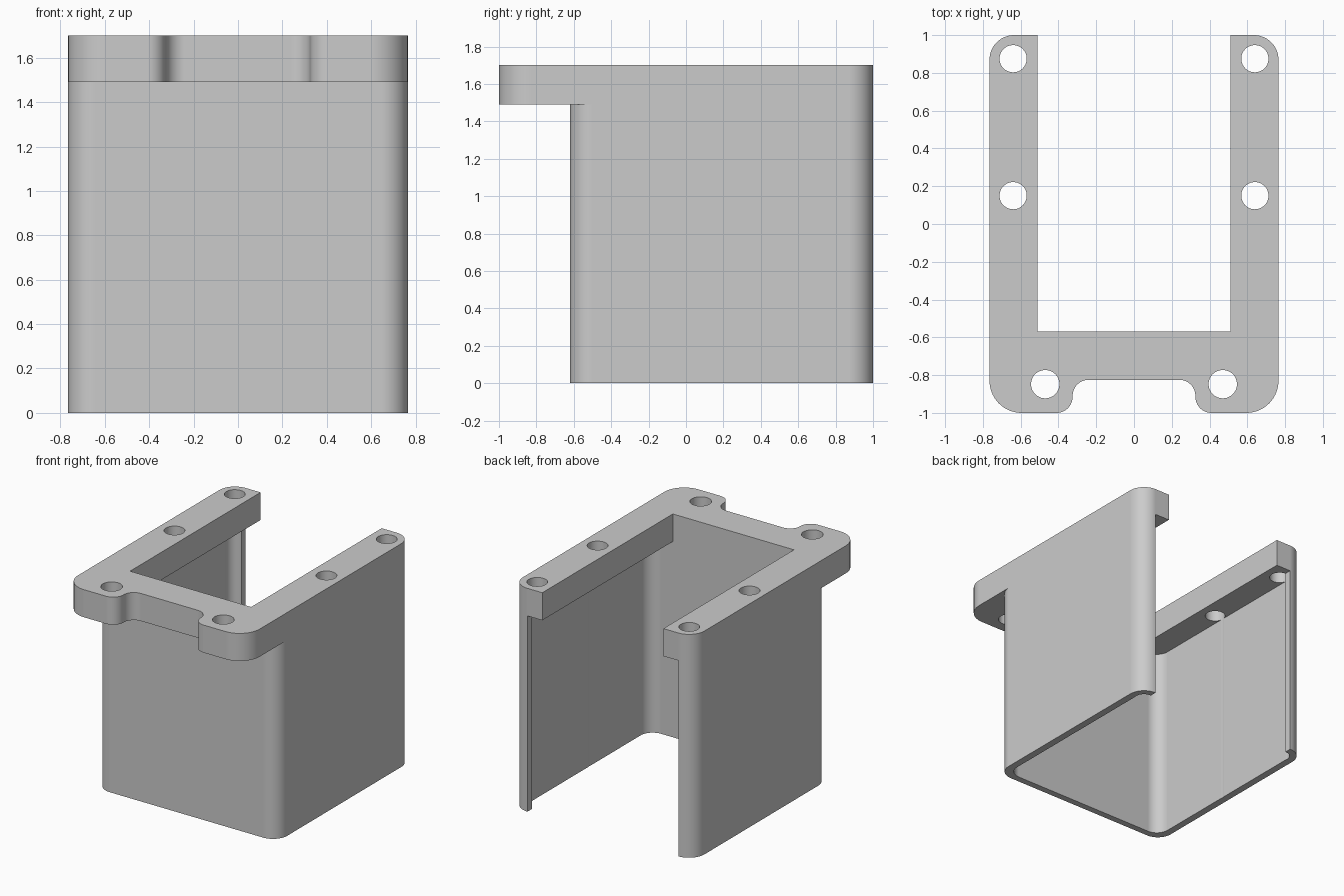
import bpy, bmesh
from math import radians, cos, sin

cube = bpy.data.objects.get("Cube")
if cube:
    bpy.data.objects.remove(cube, do_unlink=True)

TOP, UNDERSIDE = 1.70, 1.49

grey = bpy.data.materials.new("plain_grey")
grey.use_nodes = True
grey.diffuse_color = (0.6, 0.6, 0.6, 1)
grey.node_tree.nodes["Principled BSDF"].inputs["Base Color"].default_value = (0.6, 0.6, 0.6, 1)


def arc(cx, cy, r, start, end, steps=14):
    """Points along an arc, angles in degrees."""
    angles = [radians(start + (end - start) * i / steps) for i in range(steps + 1)]
    return [(cx + r * cos(a), cy + r * sin(a)) for a in angles]


def extrude_half(name, half, low, high):
    """Mirror a half outline across x = 0 and extrude it upwards."""
    outline = half + [(-x, y) for x, y in reversed(half)]
    bm = bmesh.new()
    base = bm.faces.new([bm.verts.new((x, y, low)) for x, y in outline])
    grown = bmesh.ops.extrude_face_region(bm, geom=[base])["geom"]
    verts = [g for g in grown if isinstance(g, bmesh.types.BMVert)]
    bmesh.ops.translate(bm, verts=verts, vec=(0, 0, high - low))
    bmesh.ops.recalc_face_normals(bm, faces=bm.faces)
    mesh = bpy.data.meshes.new(name)
    bm.to_mesh(mesh)
    bm.free()
    mesh.materials.append(grey)
    obj = bpy.data.objects.new(name, mesh)
    bpy.context.collection.objects.link(obj)
    return obj


def select(obj):
    bpy.ops.object.select_all(action="DESELECT")
    obj.select_set(True)
    bpy.context.view_layer.objects.active = obj


# Rim plate: front notch, rounded corners, open at the back
rim_half = (arc(0.24, -0.91, 0.085, 90, 0)
            + arc(0.41, -0.915, 0.085, 180, 270)
            + arc(0.595, -0.83, 0.17, 270, 360)
            + arc(0.635, 0.87, 0.13, 0, 90)
            + [(0.51, 1), (0.51, -0.57)])
rim = extrude_half("mounting_rim", rim_half, UNDERSIDE, TOP)

# Thin wall wrapping the front, sides and back corners
wall_half = (arc(0.645, -0.50, 0.12, 270, 360)
             + arc(0.635, 0.87, 0.13, 0, 90)
             + arc(0.635, 0.87, 0.075, 90, 0)
             + arc(0.61, -0.47, 0.10, 360, 270))
wall = extrude_half("sleeve_wall", wall_half, 0, UNDERSIDE)

# Screw holes, whose bores graze the inside of the wall
cutters = []
for x, y, r in [(0.64, 0.875, 0.072), (0.64, 0.15, 0.072), (0.47, -0.848, 0.075)]:
    for side in (-1, 1):
        bpy.ops.mesh.primitive_cylinder_add(vertices=48, radius=r, depth=4,
                                            location=(side * x, y, 1))
        cutter = bpy.context.object
        cutter.name = "hole_cutter"
        cutter.hide_render = True
        cutter.data.materials.append(grey)
        cutters.append(cutter)

for part in (rim, wall):
    select(part)
    for cutter in cutters:
        mod = part.modifiers.new("hole", "BOOLEAN")
        mod.operation = "DIFFERENCE"
        mod.solver = "EXACT"
        mod.object = cutter
        bpy.ops.object.modifier_apply(modifier=mod.name)
    bpy.ops.object.shade_smooth_by_angle(angle=radians(25))
    weighted = part.modifiers.new("flat_sides", "WEIGHTED_NORMAL")
    weighted.keep_sharp = True

for cutter in cutters:
    bpy.data.objects.remove(cutter, do_unlink=True)
